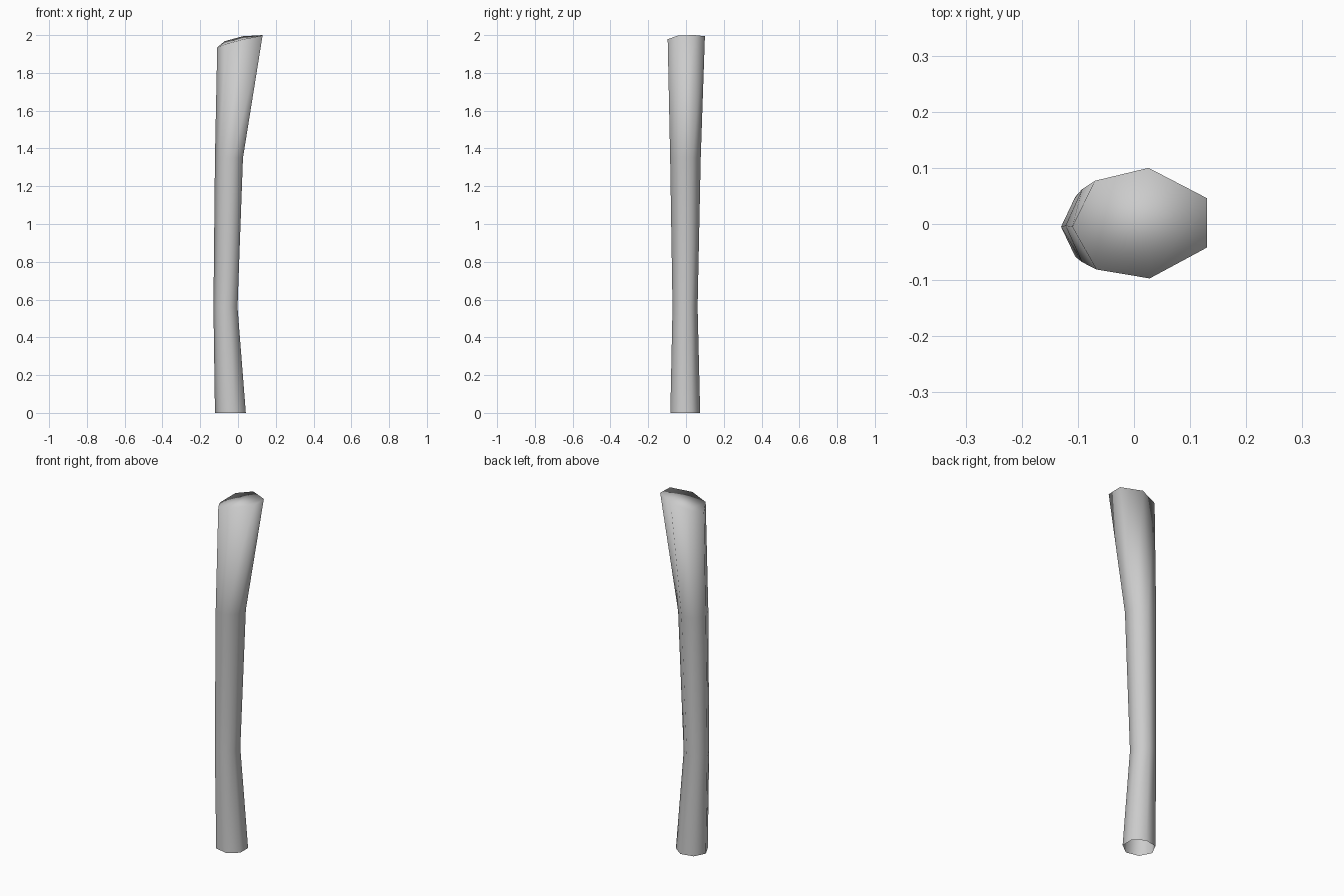
import bpy, bmesh, math

if "Cube" in bpy.data.objects:
    bpy.data.objects.remove(bpy.data.objects["Cube"])

bm = bmesh.new()

# Seven-sided shaft rings: height, centre x, centre y, x radius, y radius
# (vertex 0 points to -x, a flat side faces +x)
shaft = [(0.0, -0.036, -0.004, 0.086, 0.081),
         (0.56, -0.063, -0.005, 0.067, 0.068),
         (1.35, -0.044, -0.003, 0.078, 0.083)]
rings = []
for z, cx, cy, rx, ry in shaft:
    angles = [math.pi + i * math.tau / 7 for i in range(7)]
    rings.append([bm.verts.new((cx + rx * math.cos(a), cy + ry * math.sin(a), z))
                  for a in angles])

# Flared, slanted end ring, same vertex order
flare = [(-0.11, -0.005, 1.935), (-0.067, -0.081, 1.952), (0.028, -0.097, 1.978),
         (0.13, -0.042, 1.998), (0.13, 0.046, 2.0), (0.026, 0.1, 1.994),
         (-0.07, 0.077, 1.968)]
top = [bm.verts.new(p) for p in flare]
rings.append(top)

# Side walls; the bottom stays open
for low, high in zip(rings, rings[1:]):
    for i in range(7):
        j = (i + 1) % 7
        bm.faces.new((low[i], low[j], high[j], high[i]))

# End cap, blended into the walls
for ids in ((0, 1, 6), (1, 2, 5, 6), (2, 3, 4, 5)):
    bm.faces.new([top[i] for i in ids])

for f in bm.faces:
    f.smooth = True

mesh = bpy.data.meshes.new("handle")
bm.to_mesh(mesh)
bm.free()
handle = bpy.data.objects.new("handle", mesh)
bpy.context.collection.objects.link(handle)
